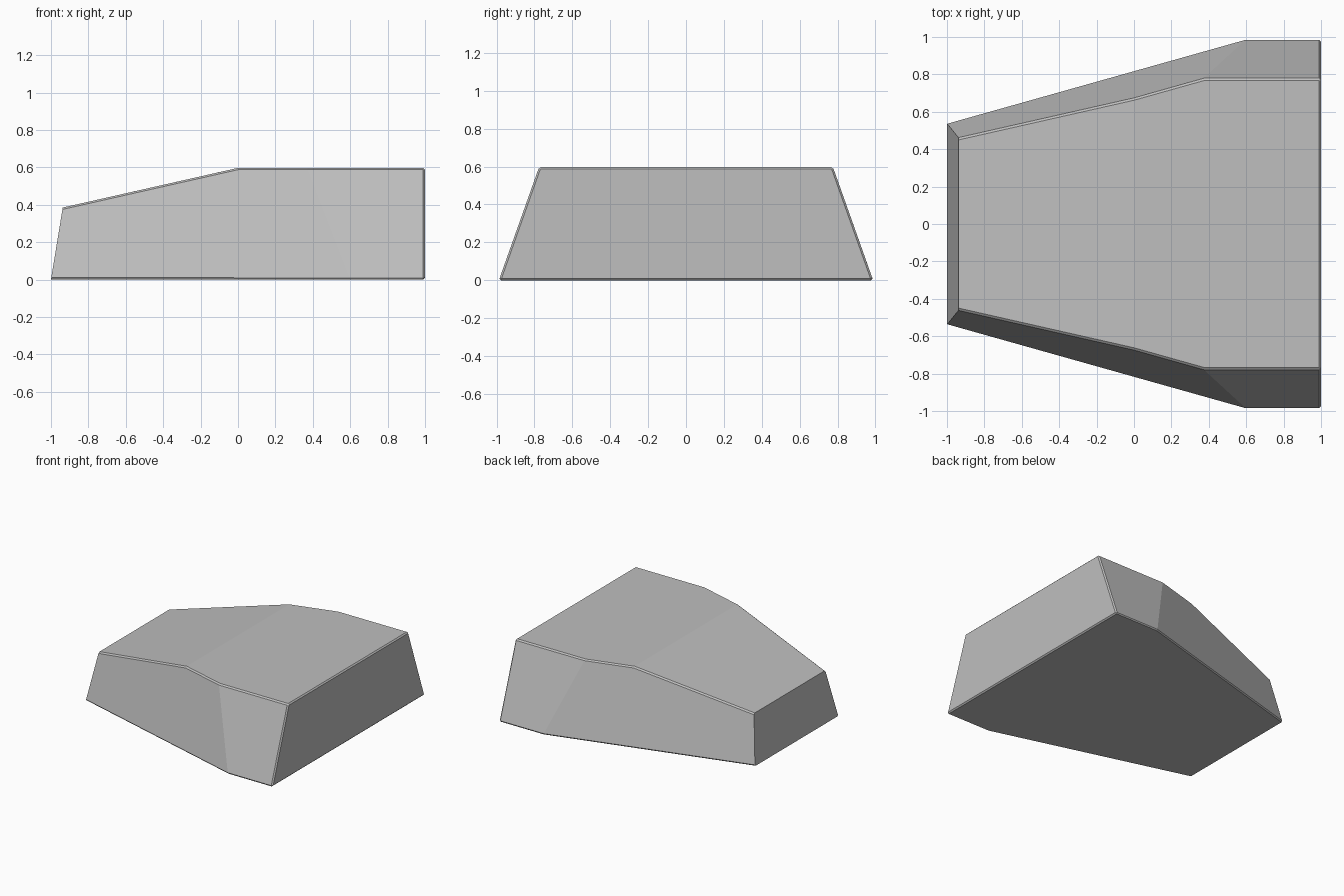
import bpy
import bmesh

cube = bpy.data.objects.get("Cube")
if cube:
    bpy.data.objects.remove(cube, do_unlink=True)

# Single matte grey
grey = bpy.data.materials.new("plain_grey")
grey.use_nodes = True
colour = (0.52, 0.52, 0.52, 1)
grey.diffuse_color = colour
grey.node_tree.nodes["Principled BSDF"].inputs["Base Color"].default_value = colour

# Half outlines, front to back: the foot, and the roof that slopes up to a flat
foot = [(-1, 0.538, 0), (0.6, 0.988, 0), (1, 0.988, 0)]
roof = [(-0.937, 0.46, 0.385), (0, 0.672, 0.597), (0.37, 0.776, 0.597), (1, 0.776, 0.597)]

bm = bmesh.new()


def rail(points, side):
    return [bm.verts.new((x, side * y, z)) for x, y, z in points]


foot_l, foot_r = rail(foot, 1), rail(foot, -1)
roof_l, roof_r = rail(roof, 1), rail(roof, -1)

# Sides: a long tapering panel and a short straight one
for f, r in ((foot_l, roof_l), (foot_r, roof_r)):
    bm.faces.new((f[0], f[1], r[2], r[1], r[0]))
    bm.faces.new((f[1], f[2], r[3], r[2]))

# Underside, nose, tail, sloping roof and flat roof
bm.faces.new(foot_l + foot_r[::-1])
nose = bm.faces.new((foot_l[0], foot_r[0], roof_r[0], roof_l[0]))
bm.faces.new((foot_l[2], foot_r[2], roof_r[3], roof_l[3]))
bm.faces.new((roof_l[0], roof_l[1], roof_r[1], roof_r[0]))
bm.faces.new(roof_l[1:] + roof_r[:0:-1])
bmesh.ops.recalc_face_normals(bm, faces=bm.faces)

# Narrow chamfer along the sharp edges, leaving the nose corners crisp
sharp = [e for e in bm.edges if e.calc_face_angle() > 0.6 and e not in nose.edges[:]]
bmesh.ops.bevel(bm, geom=sharp, offset=0.01, segments=1, affect='EDGES', clamp_overlap=True)

mesh = bpy.data.meshes.new("wedge_body")
bm.to_mesh(mesh)
bm.free()
mesh.materials.append(grey)
body = bpy.data.objects.new("wedge_body", mesh)
bpy.context.collection.objects.link(body)
